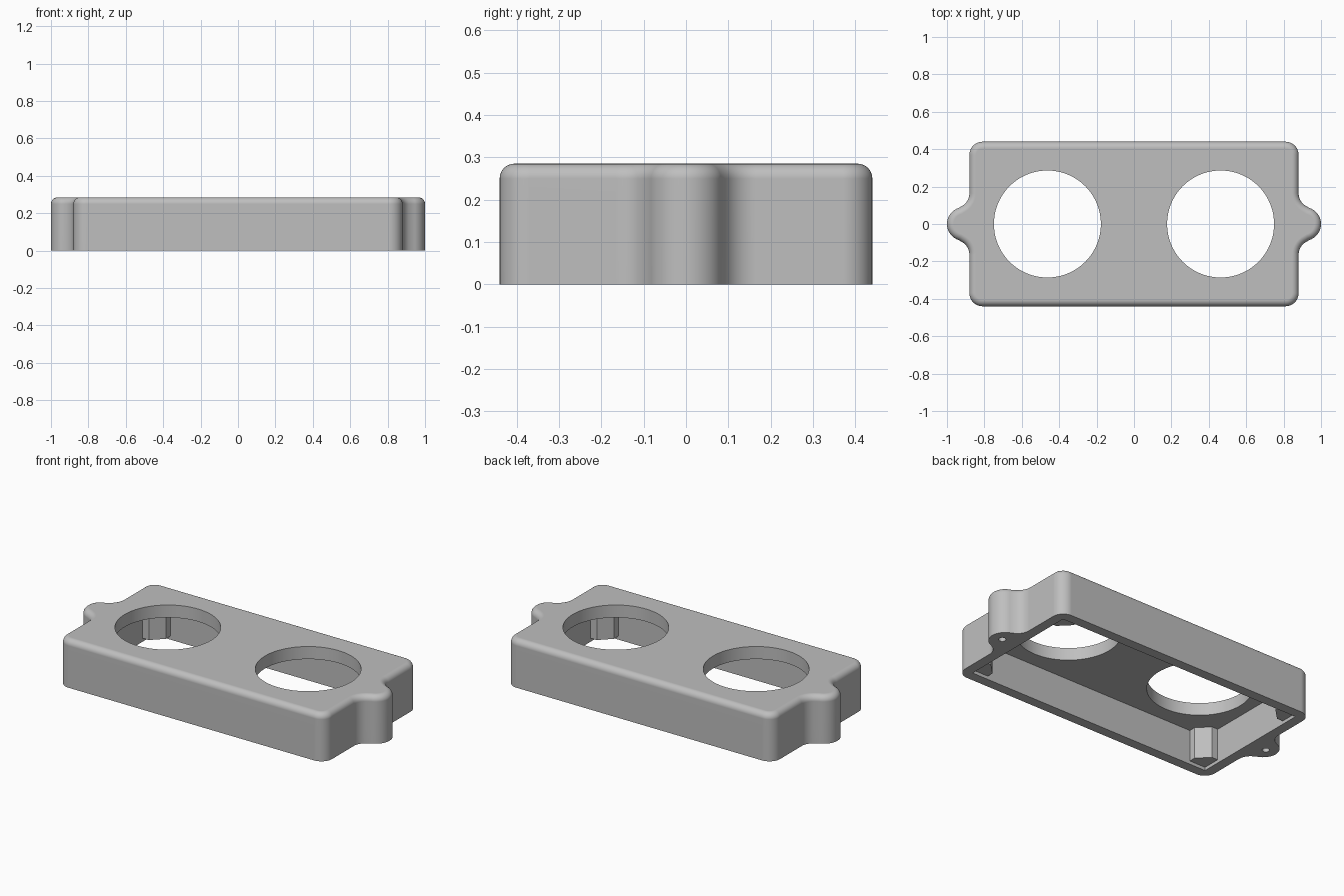
import bpy, bmesh, math
from math import cos, sin, radians

if "Cube" in bpy.data.objects:
    bpy.data.objects.remove(bpy.data.objects["Cube"], do_unlink=True)

HEIGHT, ROOF = 0.285, 0.21      # overall height, underside of the top plate
IN_X, IN_Y = 0.82, 0.38         # half size of the hollow

grey = bpy.data.materials.new("light_grey")
grey.use_nodes = True
colour = (0.52, 0.52, 0.52, 1)
grey.diffuse_color = colour
grey.node_tree.nodes["Principled BSDF"].inputs["Base Color"].default_value = colour


def arc(cx, cy, r, start, end, steps):
    angles = [radians(start + (end - start) * i / steps) for i in range(steps + 1)]
    return [(cx + r * cos(a), cy + r * sin(a)) for a in angles]


def prism(name, outline, z0, z1, round_top=0):
    """Extrude a flat outline from z0 to z1, optionally rounding the top edge."""
    bm = bmesh.new()
    base = bm.faces.new([bm.verts.new((x, y, z0)) for x, y in outline])
    new = bmesh.ops.extrude_face_region(bm, geom=[base], use_keep_orig=True)["geom"]
    for v in new:
        if isinstance(v, bmesh.types.BMVert):
            v.co.z = z1
    bmesh.ops.recalc_face_normals(bm, faces=bm.faces)
    if round_top:
        rim = [e for e in bm.edges if all(abs(v.co.z - z1) < 1e-5 for v in e.verts)]
        bmesh.ops.bevel(bm, geom=rim, offset=round_top, segments=6, profile=0.5,
                        affect='EDGES', clamp_overlap=False)
    mesh = bpy.data.meshes.new(name)
    bm.to_mesh(mesh)
    bm.free()
    obj = bpy.data.objects.new(name, mesh)
    bpy.context.collection.objects.link(obj)
    mesh.materials.append(grey)
    return obj


def activate(obj):
    bpy.ops.object.select_all(action='DESELECT')
    obj.select_set(True)
    bpy.context.view_layer.objects.active = obj


def cut(obj, cutter):
    activate(obj)
    mod = obj.modifiers.new("cut", 'BOOLEAN')
    mod.operation, mod.solver, mod.object = 'DIFFERENCE', 'EXACT', cutter
    bpy.ops.object.modifier_apply(modifier=mod.name)
    bpy.data.objects.remove(cutter, do_unlink=True)


# Housing outline: ear tip, concave fillet and rounded corner, mirrored both ways
blend = math.degrees(math.atan2(0.165, 0.05))
quarter = (arc(0.91, 0, 0.09, 0, blend, 10)
           + arc(0.96, 0.165, 0.08, 180 + blend, 180, 8)[1:]
           + arc(0.81, 0.37, 0.07, 0, 90, 10))
outline = (quarter
           + [(-x, y) for x, y in reversed(quarter)]
           + [(-x, -y) for x, y in quarter[1:]]
           + [(x, -y) for x, y in reversed(quarter[1:])])
housing = prism("housing", outline, 0, HEIGHT, 0.035)

# Hollow underside
cut(housing, prism("hollow_cutter", [(IN_X, IN_Y), (-IN_X, IN_Y), (-IN_X, -IN_Y), (IN_X, -IN_Y)],
                   -0.1, ROOF))

# Two large round openings and a blind screw hole under each ear
for side in (-1, 1):
    cut(housing, prism("opening_cutter", arc(side * 0.463, 0, 0.286, 0, 360, 80)[:-1], 0.1, 0.4))
    cut(housing, prism("screw_cutter", arc(side * 0.93, 0, 0.02, 0, 360, 24)[:-1], -0.1, 0.18))

activate(housing)
bpy.ops.object.shade_smooth_by_angle(angle=radians(30))
weighted = housing.modifiers.new("even_shading", 'WEIGHTED_NORMAL')
weighted.keep_sharp = True
bpy.ops.object.modifier_apply(modifier=weighted.name)

# Chamfered corner posts inside, ending just above the rim
SIDE, FLAT, SINK = 0.107, 0.04, 0.01
post = [(-SINK, -SINK), (SIDE, -SINK), (SIDE, FLAT), (FLAT, SIDE), (-SINK, SIDE)]
for sx, x_name in ((-1, "right"), (1, "left")):
    for sy, y_name in ((-1, "front"), (1, "back")):
        prism(f"{y_name}_{x_name}_post",
              [(sx * (IN_X - x), sy * (IN_Y - y)) for x, y in post], 0.02, ROOF + SINK)
